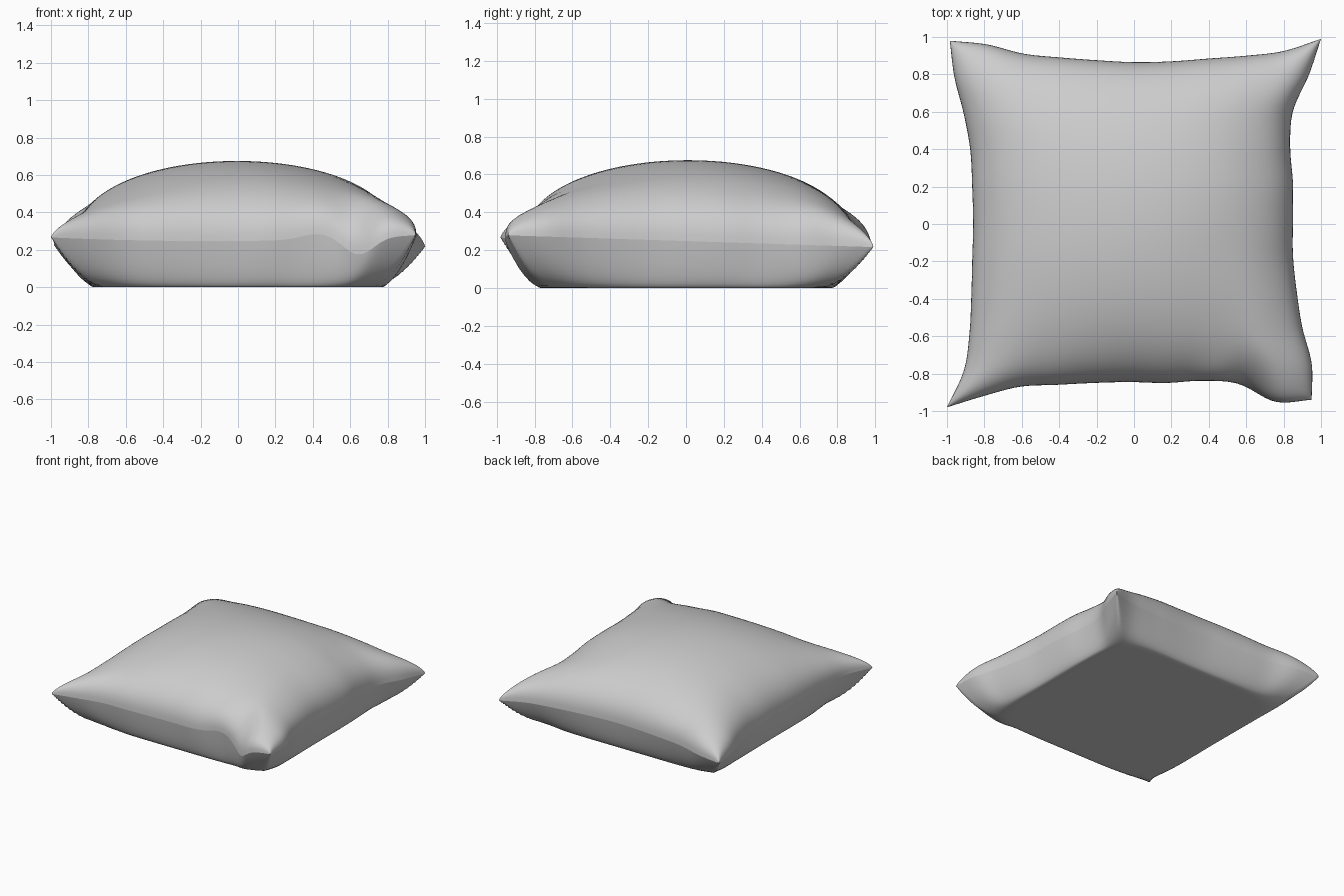
import bpy
import math
from mathutils import Vector

if "Cube" in bpy.data.objects:
    bpy.data.objects.remove(bpy.data.objects["Cube"], do_unlink=True)

N = 60            # cells along each side
HEIGHT = 0.675    # crown of the dome
BASE = 0.77       # half width of the flat underside
INNER = 0.72      # share of the grid that lies flat on the ground

# Seam distance from the centre, evenly spaced along each side
FRONT = [.98, .92, .87, .86, .85, .845, .85, .838, .855, .95, .94]
BACK = [.98, .96, .91, .89, .875, .865, .87, .885, .90, .925, .99]
LEFT = [.95, .95, .90, .87, .85, .85, .85, .835, .85, .935, 1.0]
RIGHT = [1.0, .91, .88, .87, .865, .86, .865, .875, .91, .96, .985]


def sample(values, t):
    """Smooth interpolation of an evenly spaced list, t from -1 to 1."""
    f = (t + 1) / 2 * (len(values) - 1)
    i = min(int(f), len(values) - 2)
    f -= i
    p1, p2 = values[i], values[i + 1]
    p0 = values[i - 1] if i else 2 * p1 - p2
    p3 = values[i + 2] if i + 2 < len(values) else 2 * p2 - p1
    return p1 + f / 2 * (p2 - p0 + f * (2 * p0 - 5 * p1 + 4 * p2 - p3
                                       + f * (3 * (p1 - p2) + p3 - p0)))


def bump(t, centre, width):
    return math.exp(-((t - centre) / width) ** 2)


def seam_height(u, v):
    """Seam level, with a tucked fold near the front left corner."""
    fold = 0.03 * bump(u, .46, .12) - 0.09 * bump(u, .69, .11)
    return 0.247 - 0.025 * v * u * u - 0.006 * u * v + fold * bump(v, -1, .16)


def plan(u, v):
    """Pinched square outline, blended across the cushion."""
    x = (1 + u) / 2 * sample(LEFT, v) - (1 - u) / 2 * sample(RIGHT, v)
    y = (1 + v) / 2 * sample(BACK, u) - (1 - v) / 2 * sample(FRONT, u)
    return Vector((x, y, 0))


def top_point(u, v):
    """Puffed dome, a little fuller in the corners."""
    s = seam_height(u, v)
    power = 0.43 - 0.08 * (u * v) ** 2
    point = plan(u, v)
    point.z = s + (HEIGHT - s) * ((1 - u * u) * (1 - v * v)) ** power
    return point


def bottom_point(u, v):
    """Rounded wall running from the seam to a flat, round-cornered base."""
    ring = max(abs(u), abs(v)) or 1
    eu, ev = u / ring, v / ring
    edge = plan(eu, ev)
    base = edge * (BASE / (edge.x ** 6 + edge.y ** 6) ** (1 / 6))
    if ring < INNER:
        return base * (ring / INNER)
    q = (1 - ring) / (1 - INNER)
    point = edge.lerp(base, q)
    point.z = seam_height(eu, ev) * (1 - q) ** 2
    return point


# Grid lines gather towards the seam
steps = [math.sin(math.pi / 2 * (2 * i / N - 1)) for i in range(N + 1)]
steps[0], steps[N // 2], steps[N] = -1.0, 0.0, 1.0

verts, faces, top, bottom = [], [], {}, {}
for j, v in enumerate(steps):
    for i, u in enumerate(steps):
        top[i, j] = bottom[i, j] = len(verts)
        verts.append(top_point(u, v))
        if 0 < i < N and 0 < j < N:
            bottom[i, j] = len(verts)
            verts.append(bottom_point(u, v) if u or v else Vector())

for j in range(N):
    for i in range(N):
        ring = [(i, j), (i + 1, j), (i + 1, j + 1), (i, j + 1)]
        faces.append([top[k] for k in ring])
        faces.append([bottom[k] for k in reversed(ring)])

mesh = bpy.data.meshes.new("cushion")
mesh.from_pydata(verts, [], faces)
mesh.update()
for poly in mesh.polygons:
    poly.use_smooth = True

# Crisp seam where the two panels meet
seam = {top[k] for k in top if top[k] == bottom[k]}
for edge in mesh.edges:
    if edge.vertices[0] in seam and edge.vertices[1] in seam:
        edge.use_edge_sharp = True

# Plain light grey fabric
fabric = bpy.data.materials.new("light grey fabric")
fabric.use_nodes = True
grey = (0.61, 0.61, 0.61, 1)
fabric.diffuse_color = grey
shader = fabric.node_tree.nodes["Principled BSDF"]
shader.inputs["Base Color"].default_value = grey
shader.inputs["Roughness"].default_value = 0.8
mesh.materials.append(fabric)

cushion = bpy.data.objects.new("cushion", mesh)
bpy.context.collection.objects.link(cushion)
